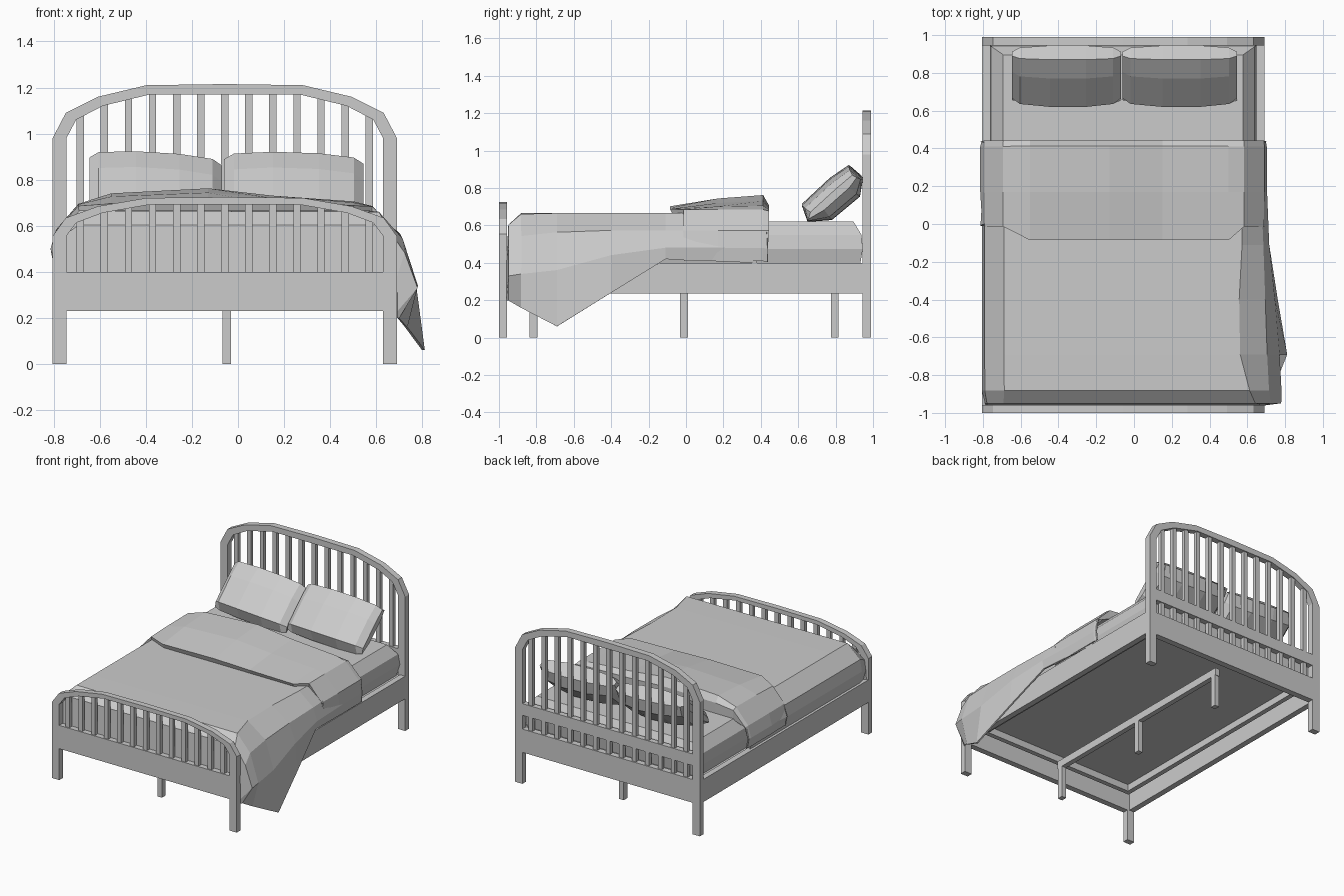
import bpy, bmesh
from mathutils import Vector

old = bpy.data.objects.get("Cube")
if old:
    bpy.data.objects.remove(old, do_unlink=True)

grey = bpy.data.materials.new("plain grey")
grey.use_nodes = True
COLOUR = (0.6, 0.6, 0.6, 1)
grey.diffuse_color = COLOUR
grey.node_tree.nodes["Principled BSDF"].inputs["Base Color"].default_value = COLOUR

CX = -0.0575          # centre line of the bed frame
HALF = 0.7475         # half width of the frame
POST = 0.06


def finish(name, bm, thickness=0):
    bmesh.ops.recalc_face_normals(bm, faces=bm.faces)
    mesh = bpy.data.meshes.new(name)
    bm.to_mesh(mesh)
    bm.free()
    mesh.materials.append(grey)
    ob = bpy.data.objects.new(name, mesh)
    bpy.context.collection.objects.link(ob)
    if thickness:
        mod = ob.modifiers.new("Cloth thickness", 'SOLIDIFY')
        mod.thickness = thickness
        mod.offset = 0
    return ob


def box(name, x0, x1, y0, y1, z0, z1):
    bm = bmesh.new()
    bmesh.ops.create_cube(bm, size=1)
    for v in bm.verts:
        v.co = ((x0 + x1) / 2 + v.co.x * (x1 - x0),
                (y0 + y1) / 2 + v.co.y * (y1 - y0),
                (z0 + z1) / 2 + v.co.z * (z1 - z0))
    return finish(name, bm)


def loft(name, rows, closed=False, thickness=0):
    """Skin a list of equally long point rows; closed rows become capped rings."""
    bm = bmesh.new()
    grid = [[bm.verts.new(p) for p in row] for row in rows]
    n = len(grid[0])
    for a, b in zip(grid, grid[1:]):
        for i in range(n if closed else n - 1):
            j = (i + 1) % n
            bm.faces.new((a[i], a[j], b[j], b[i]))
    if closed:
        bm.faces.new(grid[0])
        bm.faces.new(grid[-1])
    return finish(name, bm, thickness)


# Arched end boards: half profile as outer and inner (distance, rise)
OUTER = [(HALF, 0), (0.69, 0.11), (0.55, 0.18), (0.34, 0.23), (0, 0.235)]
INNER = [(HALF - POST, 0), (0.645, 0.08), (0.53, 0.14), (0.325, 0.19), (0, 0.19)]


def rise_at(d):
    for (d0, z0), (d1, z1) in zip(INNER, INNER[1:]):
        if d >= d1:
            return z0 + (z1 - z0) * (d0 - d) / (d0 - d1)
    return INNER[-1][1]


def end_board(name, y0, y1, spring, scale):
    pairs = [(o[0], spring + o[1] * scale, i[0], spring + i[1] * scale)
             for o, i in zip(OUTER, INNER)]
    pairs.insert(0, (HALF, 0, HALF - POST, 0))
    path = [(-1, p) for p in pairs] + [(1, p) for p in pairs[-2::-1]]
    loft(name + "_arch", [[(CX + s * a, y0, za), (CX + s * a, y1, za),
                           (CX + s * b, y1, zb), (CX + s * b, y0, zb)]
                          for s, (a, za, b, zb) in path], closed=True)
    inside = HALF - POST
    box(name + "_panel", CX - inside, CX + inside, y0, y1, 0.23, 0.40)
    mid = (y0 + y1) / 2
    for k in range(-6, 7):
        x = CX + k * 0.1045
        top = spring + rise_at(abs(k) * 0.1045) * scale + 0.012
        box(name + "_slat", x - 0.016, x + 0.016, mid - 0.014, mid + 0.014, 0.39, top)


end_board("headboard", 0.945, 0.99, 0.98, 1)
end_board("footboard", -1, -0.957, 0.555, 0.72)
box("headboard_middle_rail", CX - 0.69, CX + 0.69, 0.947, 0.988, 0.50, 0.585)

# Side rails, ledges, base and centre support
for s, side in ((1, "left"), (-1, "right")):
    for part, a, b, y0, y1, z0, z1 in (("rail", HALF, 0.705, -0.96, 0.95, 0.235, 0.40),
                                       ("ledge", 0.65, 0.615, -0.87, 0.86, 0.31, 0.37)):
        x0, x1 = sorted((CX + s * a, CX + s * b))
        box(side + "_" + part, x0, x1, y0, y1, z0, z1)
box("foot_ledge", CX - 0.65, CX + 0.65, -0.9, -0.865, 0.31, 0.37)
box("bed_base", CX - 0.71, CX + 0.71, -0.955, 0.945, 0.36, 0.395)
box("centre_beam", -0.067, -0.03, -0.84, 0.82, 0.235, 0.29)
for y in (-0.815, -0.01, 0.795):
    box("centre_leg", -0.067, -0.03, y - 0.021, y + 0.021, 0, 0.25)

# Mattress from stacked rectangles
rings = []
for z, inset in ((0.39, 0.02), (0.475, 0), (0.55, 0.01), (0.62, 0.07)):
    w, y0, y1 = 0.705 - inset, -0.94 + inset, 0.945 - inset * 0.7
    rings.append([(CX - w, y0, z), (CX + w, y0, z), (CX + w, y1, z), (CX - w, y1, z)])
loft("mattress", rings, closed=True)

# Blanket: left hem and shoulder are constant, the right side drapes lower to the foot
LEFT = [(-0.78, 0.40), (-0.80, 0.49), (-0.785, 0.57), (-0.685, 0.66)]
RIGHT = {0.38: [(0.57, 0.66), (0.66, 0.57), (0.69, 0.48), (0.68, 0.40)],
         -0.11: [(0.57, 0.66), (0.68, 0.57), (0.71, 0.48), (0.70, 0.42)],
         -0.40: [(0.555, 0.66), (0.69, 0.57), (0.74, 0.44), (0.755, 0.24)],
         -0.69: [(0.56, 0.66), (0.70, 0.56), (0.765, 0.36), (0.805, 0.06)],
         -0.88: [(0.61, 0.655), (0.71, 0.54), (0.775, 0.34), (0.73, 0.16)]}
rows = [[(x, y, z) for x, z in LEFT + pts] for y, pts in RIGHT.items()]
FOOT = [(0.64, 0.60), (0.72, 0.48), (0.775, 0.33), (0.695, 0.20)]
left_foot = [(-0.77, 0.40), (-0.785, 0.47), (-0.775, 0.54), (-0.69, 0.60)]
rows.append([(x, -0.945, z) for x, z in left_foot + FOOT])
rows.append([(min(x, 0.69), -0.955, min(z, 0.38) if x < 0.7 else z - 0.1)
             for x, z in left_foot + FOOT])
loft("blanket", rows, thickness=0.012)

# Turned-down fold across the blanket, with a soft hump
FOLD = [(-0.795, 0.43), (-0.808, 0.50), (-0.785, 0.58), (-0.69, 0.69), (-0.55, 0.735),
        (-0.13, 0.757), (0.15, 0.725), (0.50, 0.70), (0.58, 0.68), (0.685, 0.57),
        (0.697, 0.48), (0.69, 0.41)]


def fold_row(y, bulge, ceiling, keep):
    return [(x, y + bulge * (1 if z > 0.69 else 0),
             z if z < ceiling else ceiling + (z - ceiling) * keep) for x, z in FOLD]


loft("blanket_fold", [fold_row(0.435, 0, 0.60, 0.15), fold_row(0.438, 0, 0.67, 0.4),
                      fold_row(0.41, 0, 1, 1), fold_row(0.17, 0, 0.68, 0.75),
                      fold_row(-0.01, -0.07, 0.68, 0.25),
                      fold_row(-0.005, -0.06, 0.655, 0.1)], thickness=0.012)

# Pillows: leaning cross-section swept sideways, pinched towards the ends
SECTION = [(0.62, 0.71), (0.65, 0.625), (0.78, 0.635), (0.93, 0.76),
           (0.945, 0.85), (0.87, 0.918), (0.77, 0.85)]
CENTRE = Vector((0.795, 0.775))
LEAN = Vector((0.74, 0.67)).normalized()
FLAT = Vector((-LEAN.y, LEAN.x))


def pillow(name, x0, x1, tilt):
    rows = []
    for t, length, thick in ((0, 0.92, 0.25), (0.07, 0.97, 0.75), (0.35, 1, 1),
                             (0.68, 1, 1), (0.93, 0.97, 0.75), (1, 0.92, 0.25)):
        ring = []
        for p in SECTION:
            d = Vector(p) - CENTRE
            q = CENTRE + LEAN * d.dot(LEAN) * length + FLAT * d.dot(FLAT) * thick
            ring.append((x0 + (x1 - x0) * t, q.x, q.y + tilt * (0.5 - t)))
        rows.append(ring)
    loft(name, rows, closed=True)


pillow("right_pillow", -0.645, -0.07, 0.035)
pillow("left_pillow", -0.06, 0.545, 0.02)
